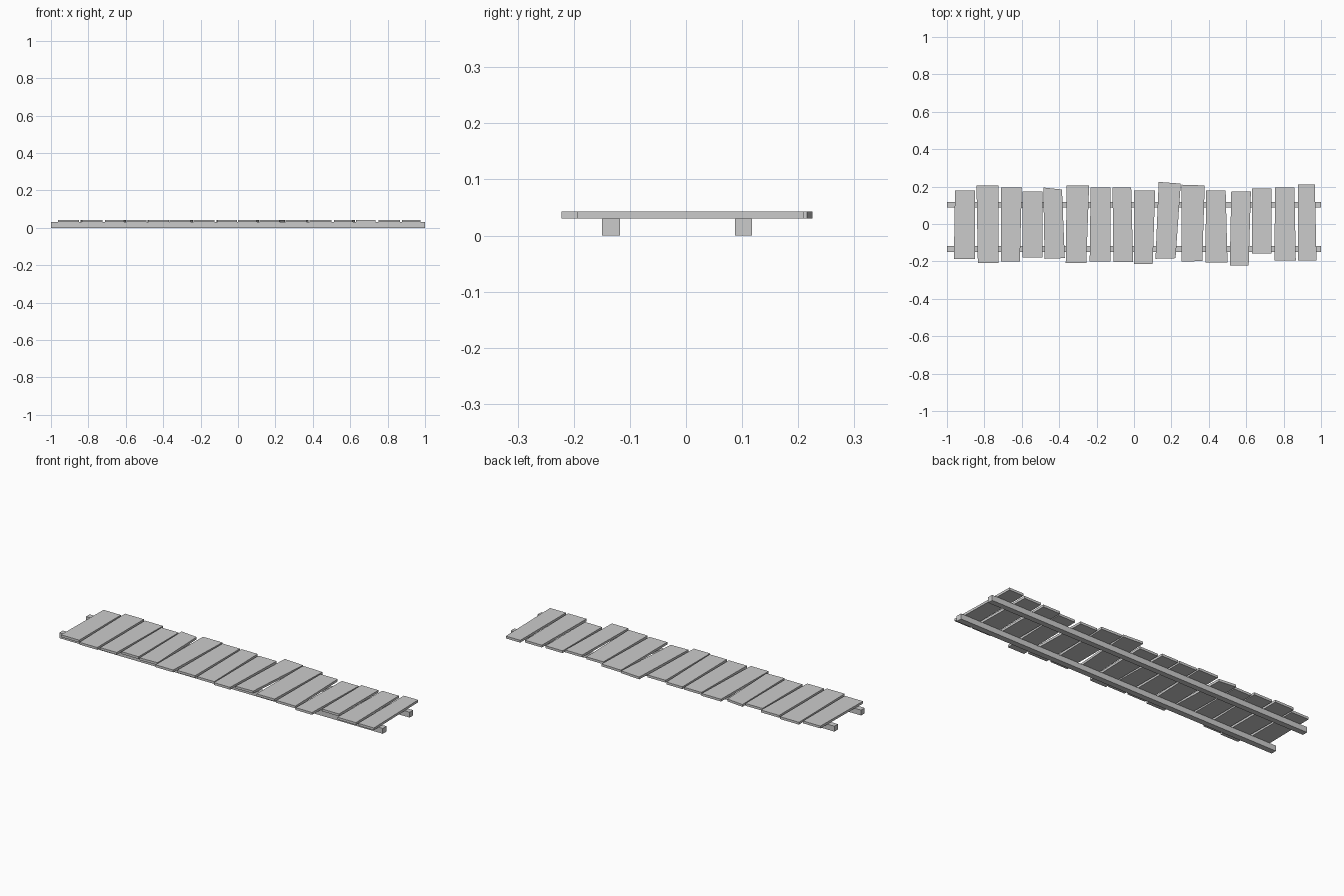
import bpy
import bmesh

cube = bpy.data.objects.get("Cube")
if cube:
    bpy.data.objects.remove(cube, do_unlink=True)

# One plain grey for the whole walkway
grey = bpy.data.materials.new("plain_grey")
grey.use_nodes = True
colour = (0.6, 0.6, 0.6, 1)
grey.diffuse_color = colour
grey.node_tree.nodes["Principled BSDF"].inputs["Base Color"].default_value = colour

RAIL_HEIGHT = 0.03
PLANK_TOP = 0.043


def slab(name, outline, bottom, top):
    """Extrude a flat outline between two heights."""
    bm = bmesh.new()
    face = bm.faces.new([bm.verts.new((x, y, bottom)) for x, y in outline])
    raised = bmesh.ops.extrude_face_region(bm, geom=[face])["geom"]
    for part in raised:
        if isinstance(part, bmesh.types.BMVert):
            part.co.z = top
    bmesh.ops.recalc_face_normals(bm, faces=bm.faces)
    mesh = bpy.data.meshes.new(name)
    bm.to_mesh(mesh)
    bm.free()
    mesh.materials.append(grey)
    obj = bpy.data.objects.new(name, mesh)
    bpy.context.collection.objects.link(obj)
    return obj


def rail(name, y_min, y_max):
    outline = [(-1, y_min), (1, y_min), (1, y_max), (-1, y_max)]
    return slab(name, outline, 0, RAIL_HEIGHT)


def plank(name, front, back, left_tilt):
    """front and back are (x_min, x_max, y); left_tilt drops the back corner on +x."""
    (a, b, y0), (c, d, y1) = front, back
    outline = [(a, y0), (b, y0 + left_tilt / 3), (d, y1 - left_tilt), (c, y1)]
    return slab(name, outline, RAIL_HEIGHT, PLANK_TOP)


# Two long bearers
rail("front_rail", -0.15, -0.118)
rail("back_rail", 0.087, 0.118)

# Hand-laid boards: front edge (x_min, x_max, y), back edge (x_min, x_max, y)
boards = [
    ((-.963, -.85, -.188), (-.957, -.85, .18)),
    ((-.835, -.725, -.208), (-.842, -.725, .205)),
    ((-.712, -.61, -.2), (-.712, -.6, .195)),
    ((-.595, -.49, -.178), (-.595, -.49, .175)),
    ((-.478, -.37, -.186), (-.485, -.385, .195)),
    ((-.365, -.255, -.208), (-.36, -.24, .205)),
    ((-.237, -.125, -.2), (-.232, -.125, .195)),
    ((-.11, -.005, -.203), (-.115, -.015, .195)),
    ((0, .1, -.213), (0, .113, .18)),
    ((.115, .222, -.186), (.132, .25, .225)),
    ((.255, .365, -.2), (.255, .378, .21)),
    ((.382, .5, -.207), (.385, .49, .18)),
    ((.512, .613, -.222), (.52, .625, .174)),
    ((.63, .735, -.158), (.63, .735, .19)),
    ((.75, .865, -.194), (.755, .858, .195)),
    ((.878, .976, -.194), (.878, .967, .21)),
]
tilts = {4: 0.011, 9: 0.009, 10: 0.004}
for i, (front, back) in enumerate(boards):
    plank(f"plank_{i + 1}", front, back, tilts.get(i, 0))
